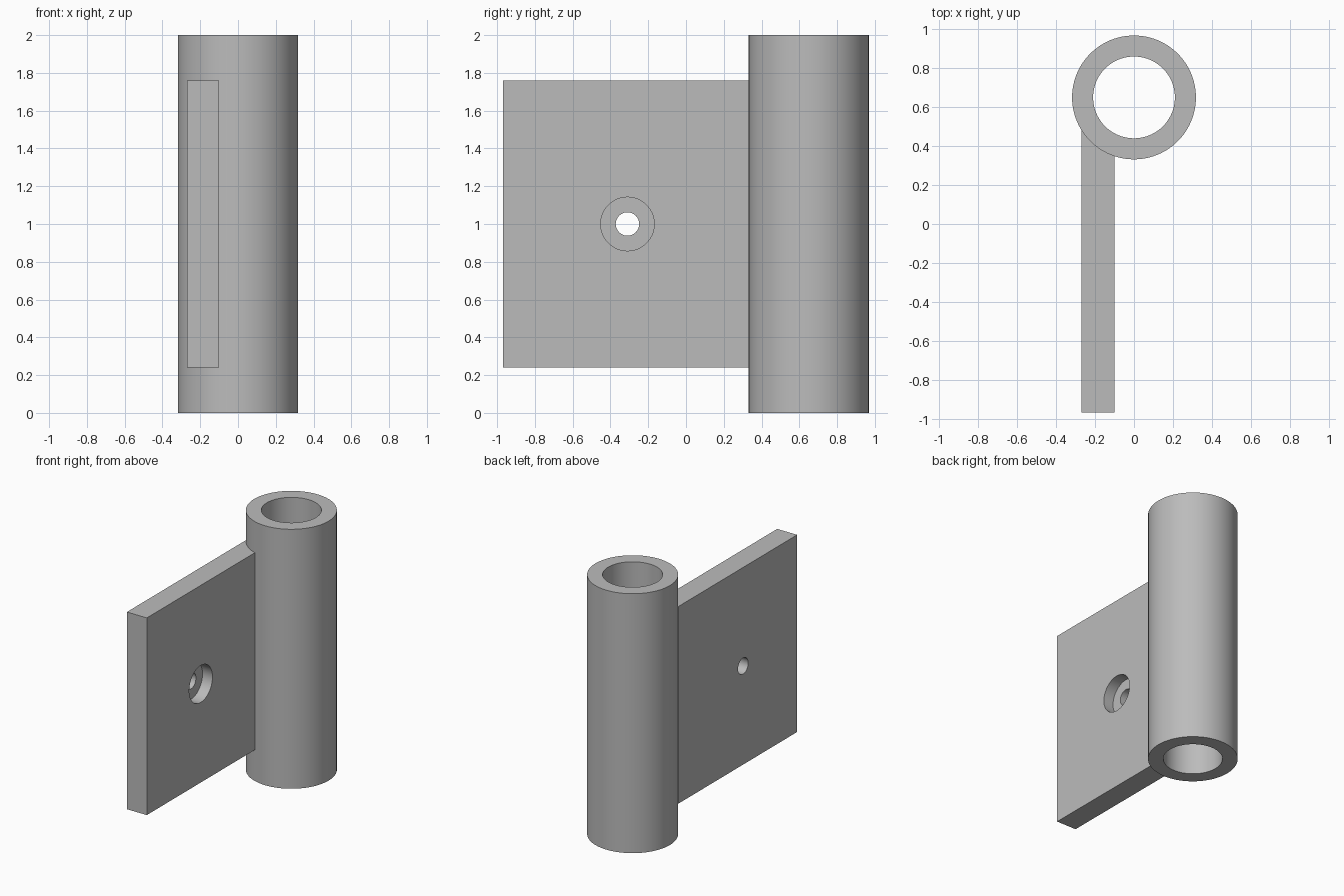
import bpy
from math import pi

cube = bpy.data.objects.get("Cube")
if cube:
    bpy.data.objects.remove(cube, do_unlink=True)

steel = bpy.data.materials.new("grey_steel")
steel.use_nodes = True
color = (0.50, 0.50, 0.50, 1)
steel.diffuse_color = color
steel.node_tree.nodes["Principled BSDF"].inputs["Base Color"].default_value = color

BARREL_Y, OUTER, INNER, HEIGHT = 0.65, 0.318, 0.21, 2.0
HOLE_Y, HOLE_Z = -0.31, 1.0
X_MIN, X_MAX = -0.27, -0.10
Y_MIN, Y_MAX = -0.968, 0.48


def cylinder(name, radius, depth, location, rotation=(0, 0, 0), sides=96):
    bpy.ops.mesh.primitive_cylinder_add(vertices=sides, radius=radius, depth=depth,
                                        location=location, rotation=rotation)
    obj = bpy.context.object
    obj.name = name
    obj.data.materials.append(steel)
    return obj


def combine(target, tool, operation):
    mod = target.modifiers.new(tool.name, 'BOOLEAN')
    mod.operation = operation
    mod.solver = 'EXACT'
    mod.object = tool
    bpy.ops.object.select_all(action='DESELECT')
    bpy.context.view_layer.objects.active = target
    target.select_set(True)
    bpy.ops.object.modifier_apply(modifier=mod.name)
    bpy.data.objects.remove(tool, do_unlink=True)


# Hinge barrel
hinge = cylinder("hinge_leaf_with_barrel", OUTER, HEIGHT, (0, BARREL_Y, HEIGHT / 2))

# Flat leaf, running into the barrel wall
bpy.ops.mesh.primitive_cube_add(size=1, location=((X_MIN + X_MAX) / 2, (Y_MIN + Y_MAX) / 2, HOLE_Z))
leaf = bpy.context.object
leaf.name = "leaf"
leaf.dimensions = (X_MAX - X_MIN, Y_MAX - Y_MIN, 1.52)
bpy.ops.object.transform_apply(location=False, rotation=False, scale=True)
leaf.data.materials.append(steel)
combine(hinge, leaf, 'UNION')

# Pin bore through the barrel
combine(hinge, cylinder("pin_bore", INNER, 3, (0, BARREL_Y, HEIGHT / 2)), 'DIFFERENCE')

# Screw hole, with a counterbore halfway into the left face
sideways = (0, pi / 2, 0)
combine(hinge, cylinder("screw_hole", 0.062, 0.6, (-0.185, HOLE_Y, HOLE_Z), sideways, 48), 'DIFFERENCE')
combine(hinge, cylinder("counterbore", 0.142, 0.4, (0.015, HOLE_Y, HOLE_Z), sideways, 64), 'DIFFERENCE')

hinge.select_set(True)
bpy.context.view_layer.objects.active = hinge
bpy.ops.object.shade_smooth_by_angle(angle=pi / 6)
